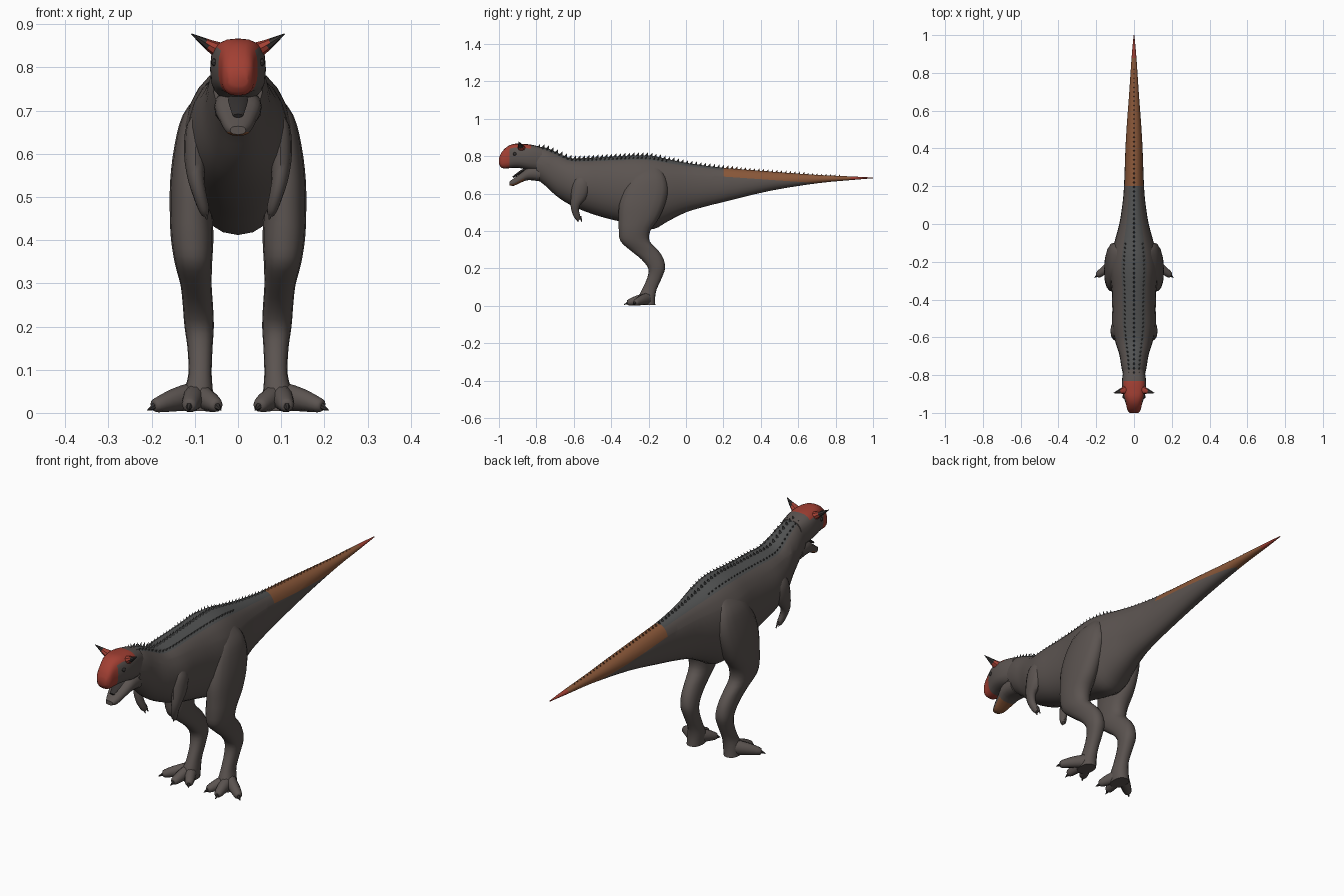
import bpy, bmesh, math
from mathutils import Vector

if "Cube" in bpy.data.objects:
    bpy.data.objects.remove(bpy.data.objects["Cube"])


def material(name, rgb):
    m = bpy.data.materials.new(name)
    m.use_nodes = True
    m.diffuse_color = (*rgb, 1)
    bsdf = m.node_tree.nodes["Principled BSDF"]
    bsdf.inputs["Base Color"].default_value = (*rgb, 1)
    bsdf.inputs["Roughness"].default_value = 0.8
    return m


HIDE, SLATE, RED, BROWN, DARK = range(5)
MATS = [material("hide_grey", (.105, .088, .081)),
        material("back_slate", (.08, .082, .082)),
        material("crest_red", (.36, .05, .033)),
        material("tail_brown", (.25, .095, .04)),
        material("claw_dark", (.035, .031, .03))]


def finish(bm, name, rule=None, angle=40):
    """Turn a bmesh into a smooth object, colouring faces by a rule."""
    bmesh.ops.recalc_face_normals(bm, faces=bm.faces[:])
    bm.normal_update()
    for f in bm.faces:
        if callable(rule):
            f.material_index = rule(f.calc_center_median(), f.normal)
        else:
            f.material_index = rule or HIDE
    me = bpy.data.meshes.new(name)
    bm.to_mesh(me)
    bm.free()
    for m in MATS:
        me.materials.append(m)
    ob = bpy.data.objects.new(name, me)
    bpy.context.collection.objects.link(ob)
    bpy.ops.object.select_all(action="DESELECT")
    ob.select_set(True)
    bpy.context.view_layer.objects.active = ob
    bpy.ops.object.shade_smooth_by_angle(angle=math.radians(angle))
    return ob


def resample(rows, steps):
    """Catmull-Rom curve through rows of numbers."""
    out = []
    for i in range(len(rows) - 1):
        p0, p1 = rows[max(i - 1, 0)], rows[i]
        p2, p3 = rows[i + 1], rows[min(i + 2, len(rows) - 1)]
        for k in range(steps):
            t = k / steps
            out.append([.5 * (2 * b + (c - a) * t + (2 * a - 5 * b + 4 * c - d) * t * t
                              + (3 * b - a - 3 * c + d) * t ** 3)
                        for a, b, c, d in zip(p0, p1, p2, p3)])
    return out + [list(rows[-1])]


def loft(rows, axis=None, steps=3, sides=16, power=1.0):
    """Skin rings given as (x, y, z, half width, half depth)."""
    bm = bmesh.new()
    rows = resample(rows, steps)
    pts = [Vector(r[:3]) for r in rows]
    rings = []
    for i, r in enumerate(rows):
        t = Vector(axis) if axis else pts[min(i + 1, len(pts) - 1)] - pts[max(i - 1, 0)]
        t.normalize()
        u = Vector((0, 1, 0)) if abs(t.x) > .8 else Vector((1, 0, 0))
        u = (u - t * u.dot(t)).normalized()
        v = t.cross(u)
        ring = []
        for k in range(sides):
            c, s = math.cos(math.tau * k / sides), math.sin(math.tau * k / sides)
            c = math.copysign(abs(c) ** power, c)
            s = math.copysign(abs(s) ** power, s)
            ring.append(bm.verts.new(pts[i] + u * c * max(r[3], .001) + v * s * max(r[4], .001)))
        rings.append(ring)
    for a, b in zip(rings, rings[1:]):
        for k in range(sides):
            n = (k + 1) % sides
            bm.faces.new((a[k], a[n], b[n], b[k]))
    bm.faces.new(rings[0])
    bm.faces.new(rings[-1])
    return bm


def outline(profile):
    """Rows of (y, top, bottom, half width) to loft rows."""
    return [(0, y, (t + b) / 2, w, (t - b) / 2) for y, t, b, w in profile]


# Neck, torso and tail in one skin
TRUNK = outline([
    (-.80, .85, .68, .058), (-.75, .845, .64, .068), (-.69, .82, .585, .078),
    (-.62, .79, .54, .10), (-.54, .79, .505, .115), (-.45, .795, .475, .115),
    (-.35, .80, .45, .118), (-.25, .805, .425, .128), (-.17, .80, .412, .122),
    (-.10, .785, .45, .105), (0, .765, .50, .078), (.10, .75, .53, .062),
    (.20, .738, .555, .053), (.45, .718, .615, .043), (.70, .70, .655, .025),
    (.88, .692, .672, .013), (1.0, .686, .682, .002)])


def trunk_colour(c, n):
    if c.y > .88:
        return RED
    if c.y > .20:
        return BROWN if c.z + .07 * c.y > .705 else HIDE
    return SLATE if n.z > .8 else HIDE


trunk = loft(TRUNK, (0, 1, 0), sides=24, power=.95)
bmesh.ops.bisect_plane(trunk, geom=trunk.verts[:] + trunk.edges[:] + trunk.faces[:],
                       plane_co=(0, 0, .705), plane_no=(0, .07, 1))
finish(trunk, "trunk_and_tail", trunk_colour)

# Upper head with a red face band and crown
HEAD = outline([
    (-.77, .848, .72, .055), (-.83, .862, .725, .064), (-.88, .866, .735, .063),
    (-.92, .866, .738, .054), (-.955, .852, .735, .042), (-.985, .822, .737, .035),
    (-1.0, .79, .757, .022)])


def head_colour(c, n):
    return RED if c.y < -.945 or (n.z > .45 and c.y < -.82) else HIDE


finish(loft(HEAD, (0, 1, 0), sides=20, power=.72), "upper_head", head_colour)

# Lower jaw with a brown chin, and the tongue lying in it
JAW = outline([
    (-.78, .75, .665, .055), (-.84, .742, .672, .054), (-.88, .712, .66, .044),
    (-.92, .682, .642, .031), (-.945, .664, .645, .018)])
finish(loft(JAW, (0, 1, 0), power=.8), "lower_jaw",
       lambda c, n: BROWN if n.z < -.25 and c.y < -.865 else HIDE)
finish(loft([(0, -.83, .745, .025, .008), (0, -.88, .718, .022, .008),
             (0, -.925, .688, .012, .005)], sides=8), "tongue", DARK)


def trunk_surface(y, angle):
    """Point and outward direction on the trunk at an angle from the top."""
    for a, b in zip(FINE, FINE[1:]):
        if a[1] <= y <= b[1]:
            t = (y - a[1]) / (b[1] - a[1])
            z, w, h = (a[i] + (b[i] - a[i]) * t for i in (2, 3, 4))
            s, c = math.sin(angle), math.cos(angle)
            return Vector((w * s, y, z + h * c)), Vector((s * h, 0, c * w)).normalized()


FINE = resample(TRUNK, 3)


def spike_row(name, start, end, gap, angle, size):
    """Row of small pyramids leaning back along the trunk."""
    bm = bmesh.new()
    for i in range(int((end - start) / gap)):
        y = start + i * gap
        p, n = trunk_surface(y, angle)
        s = size * (1 - .55 * max(0, y))
        across = n.cross(Vector((0, 1, 0))) * s * .45
        along = Vector((0, s * .6, 0))
        p -= n * .004
        base = [bm.verts.new(p + d) for d in (across, along, -across, -along)]
        tip = bm.verts.new(p + n * (s + .004) + along)
        for k in range(4):
            bm.faces.new((base[k], base[(k + 1) % 4], tip))
    finish(bm, name, lambda c, n: RED if c.y > .88 else BROWN if c.y > .2 else SLATE, 10)


spike_row("ridge_spikes", -.79, .86, .024, 0, .016)

# Paired parts: the left side is +x
for side, s in (("left", 1), ("right", -1)):
    def limb(rows):
        return [(s * r[0], *r[1:]) for r in rows]

    spike_row(side + "_back_spikes", -.79, -.08, .022, s * .42, .012)

    # Brow horn and eye
    finish(loft(limb([(.035, -.875, .835, .026, .022), (.06, -.882, .848, .018, .015),
                      (.085, -.888, .863, .009, .008), (.108, -.895, .878, .001, .001)]), sides=8),
           side + "_brow_horn", lambda c, n: RED if abs(c.x) < .072 else DARK)
    finish(loft(limb([(.052, -.915, .812, .01, .01), (.058, -.915, .812, .008, .008),
                      (.061, -.915, .812, .003, .003)]), sides=8), side + "_eye", DARK)

    # Leg from hip to ankle
    finish(loft(limb([
        (.07, -.19, .74, .02, .05), (.088, -.20, .69, .04, .09), (.10, -.215, .62, .047, .118),
        (.106, -.235, .54, .051, .122), (.108, -.255, .46, .050, .105),
        (.106, -.275, .40, .049, .084), (.103, -.272, .345, .043, .078),
        (.097, -.222, .295, .036, .074), (.093, -.18, .25, .035, .060),
        (.090, -.157, .20, .034, .045), (.088, -.168, .15, .029, .039),
        (.088, -.195, .09, .027, .039), (.092, -.21, .045, .034, .045),
        (.095, -.212, .004, .034, .048)]), (0, 0, 1), power=.85), side + "_leg")

    # Three splayed toes, each with a claw
    for name, x, y in (("inner", .052, -.285), ("middle", .112, -.305), ("outer", .188, -.268)):
        heel, tip = Vector((.097, -.20, .04)), Vector((x, y, .018))
        d = (tip - heel).normalized()
        mid, end = heel.lerp(tip, .55), tip + d * .028
        finish(loft(limb([(*heel, .027, .034), (mid.x, mid.y, .03, .024, .027),
                          (*tip, .018, .017), (*(tip + d * .01), .009, .01)]), sides=10),
               f"{side}_{name}_toe")
        finish(loft(limb([(*tip, .011, .012), (end.x, end.y, .006, .001, .001)]), sides=6),
               f"{side}_{name}_claw", DARK)

    # Small arm with a shoulder bulge and two fingers
    finish(loft(limb([
        (.08, -.54, .70, .01, .02), (.092, -.555, .66, .028, .046), (.098, -.57, .60, .027, .045),
        (.098, -.59, .55, .02, .028), (.09, -.592, .51, .016, .02),
        (.08, -.58, .475, .013, .016), (.076, -.572, .46, .008, .01)]), sides=12), side + "_arm")
    for i, y in enumerate((-.585, -.565)):
        finish(loft(limb([(.08, y, .478, .007, .007), (.072, y + .008, .448, .002, .002)]), sides=6),
               f"{side}_finger_{i + 1}", HIDE)
